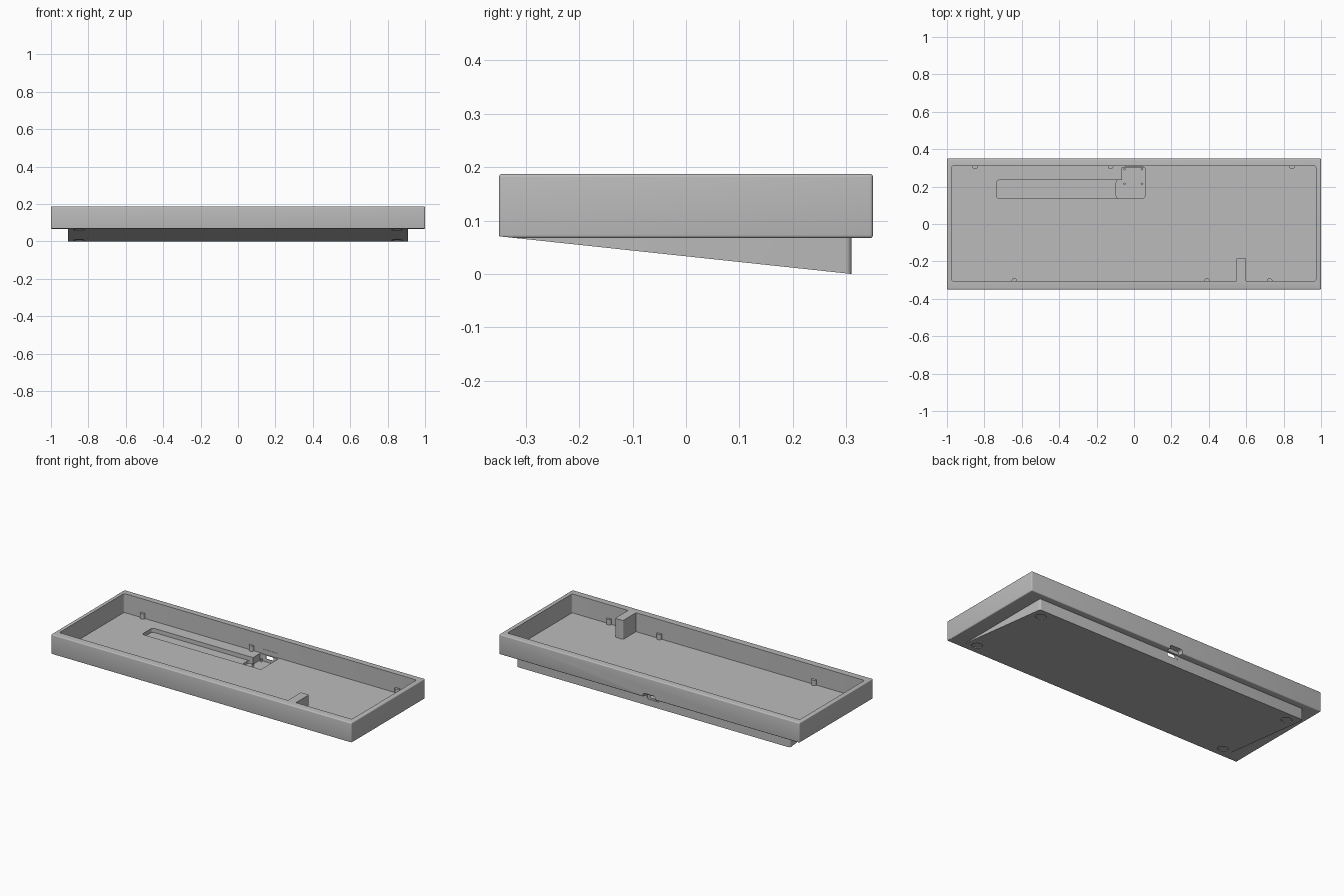
import bpy, bmesh, math
from mathutils import Matrix, Vector

if "Cube" in bpy.data.objects:
    bpy.data.objects.remove(bpy.data.objects["Cube"])

FLOOR, TOP = 0.073, 0.187
grey = bpy.data.materials.new("case grey")
grey.diffuse_color = (0.5, 0.5, 0.5, 1)
grey.use_nodes = True
grey.node_tree.nodes["Principled BSDF"].inputs["Base Color"].default_value = grey.diffuse_color


def finish(name, bm):
    bmesh.ops.recalc_face_normals(bm, faces=bm.faces)
    me = bpy.data.meshes.new(name)
    bm.to_mesh(me)
    bm.free()
    ob = bpy.data.objects.new(name, me)
    bpy.context.collection.objects.link(ob)
    me.materials.append(grey)
    return ob


def box(name, x0, x1, y0, y1, z0, z1, r=0.0, axis=2, all_edges=False):
    """Box whose edges along one axis (or all edges) are rounded."""
    bm = bmesh.new()
    bmesh.ops.create_cube(bm, size=1)
    for v in bm.verts:
        v.co = Vector(((x0 + x1) / 2 + v.co.x * (x1 - x0),
                       (y0 + y1) / 2 + v.co.y * (y1 - y0),
                       (z0 + z1) / 2 + v.co.z * (z1 - z0)))
    if r:
        edges = [e for e in bm.edges if all_edges or
                 abs((e.verts[0].co - e.verts[1].co).normalized()[axis]) > 0.9]
        bmesh.ops.bevel(bm, geom=edges, offset=r, segments=4, profile=0.5,
                        affect='EDGES')
    return finish(name, bm)


def cylinder(name, x, y, z0, z1, r, n=20):
    bm = bmesh.new()
    bmesh.ops.create_cone(bm, cap_ends=True, segments=n, radius1=r, radius2=r,
                          depth=z1 - z0,
                          matrix=Matrix.Translation((x, y, (z0 + z1) / 2)))
    return finish(name, bm)


def combine(target, tool, op):
    """Boolean the tool into the target, then discard the tool."""
    m = target.modifiers.new(op, 'BOOLEAN')
    m.operation, m.object, m.solver = op, tool, 'EXACT'
    bpy.ops.object.select_all(action='DESELECT')
    bpy.context.view_layer.objects.active = target
    target.select_set(True)
    bpy.ops.object.modifier_apply(modifier=m.name)
    bpy.data.objects.remove(tool)


def slope_z(y):
    return (0.31 - y) * 0.1068


# Outer tray block with a narrower tilting base below it
case = box("keyboard_case", -1, 1, -0.35, 0.35, 0.067, TOP, 0.006, all_edges=True)
combine(case, box("base", -0.91, 0.91, -0.34, 0.31, -0.1, 0.0705, 0.012), 'UNION')

# Slanted underside
bm = bmesh.new()
prof = [(-0.6, slope_z(-0.6)), (0.6, slope_z(0.6)), (0.6, -0.5), (-0.6, -0.5)]
face = bm.faces.new([bm.verts.new((-1.2, y, z)) for y, z in prof])
ext = bmesh.ops.extrude_face_region(bm, geom=[face])
bmesh.ops.translate(bm, vec=(2.4, 0, 0),
                    verts=[v for v in ext["geom"] if isinstance(v, bmesh.types.BMVert)])
combine(case, finish("underside", bm), 'DIFFERENCE')

# Tray cavity, cable channel and circuit board pocket
for args in [(-0.975, 0.972, -0.306, 0.31, FLOOR, 0.3, 0.01),
             (-0.735, -0.07, 0.135, 0.235, 0.048, 0.1, 0.016),
             (-0.095, 0.058, 0.135, 0.236, 0.032, 0.11, 0.014),
             (-0.065, 0.0575, 0.2, 0.303, 0.032, 0.111, 0.004)]:
    combine(case, box("cavity", *args), 'DIFFERENCE')

# Port: recess under the rear overhang and a slot through the wall
combine(case, box("recess", -0.042, 0.042, 0.3065, 0.4, 0.04, 0.09, 0.012, axis=1), 'DIFFERENCE')
combine(case, box("slot", -0.025, 0.025, 0.28, 0.4, 0.05, 0.07, 0.007, axis=1), 'DIFFERENCE')
# Thin wall closing the recess towards the cavity
combine(case, box("port_wall", -0.05, 0.05, 0.3085, 0.318, 0.0695, 0.1), 'UNION')

# Shallow round foot recesses
for x in (-0.85, 0.85):
    for y in (-0.28, 0.245):
        z = slope_z(y)
        foot = cylinder("foot_recess", 0, 0, -0.02, 0.004, 0.03, 24)
        foot.matrix_world = Matrix.Translation((x, y, z)) @ Matrix.Rotation(-math.atan(0.1068), 4, 'X')
        bpy.context.view_layer.update()
        combine(case, foot, 'DIFFERENCE')

# Block reaching in from the front wall, level with the rim
combine(case, box("block", 0.547, 0.6, -0.33, -0.183, FLOOR - 0.004, TOP - 0.0002, 0.007), 'UNION')

bpy.ops.object.select_all(action='DESELECT')
case.select_set(True)
bpy.context.view_layer.objects.active = case
bpy.ops.object.shade_smooth_by_angle(angle=math.radians(30))

# Mounting pins along the inner walls
for i, (x, y) in enumerate([(-0.85, 0.309), (-0.125, 0.309), (0.845, 0.309),
                            (-0.64, -0.305), (0.39, -0.305), (0.725, -0.305)]):
    cylinder(f"mounting_pin_{i + 1}", x, y, FLOOR - 0.003, 0.105, 0.015)

# Small posts for the circuit board
for i, (x, y) in enumerate([(x, y) for x in (-0.05, 0.042) for y in (0.215, 0.293)]):
    cylinder(f"board_post_{i + 1}", x, y, 0.03, 0.048, 0.006, 12)
